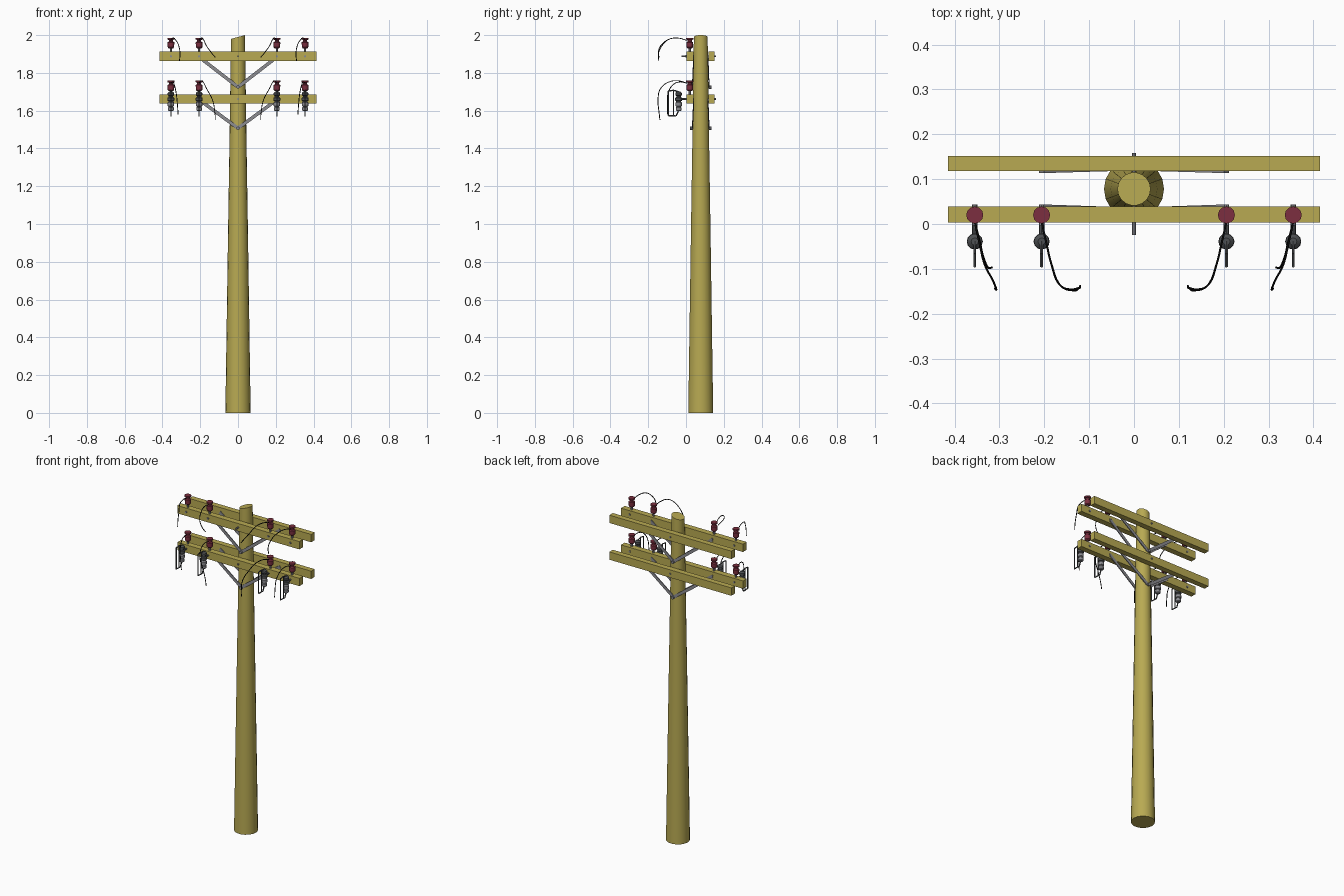
import bpy, bmesh, math
from mathutils import Vector, Matrix

if "Cube" in bpy.data.objects:
    bpy.data.objects.remove(bpy.data.objects["Cube"], do_unlink=True)


def material(name, rgb):
    m = bpy.data.materials.new(name)
    m.use_nodes = True
    m.diffuse_color = (*rgb, 1)
    m.node_tree.nodes["Principled BSDF"].inputs["Base Color"].default_value = (*rgb, 1)
    return m


WOOD = material("olive wood", (0.48, 0.40, 0.085))
RED = material("dark red ceramic", (0.20, 0.028, 0.05))
STEEL = material("grey steel", (0.26, 0.26, 0.28))
DARK = material("dark grey metal", (0.075, 0.08, 0.085))
BLACK = material("black wire", (0.004, 0.004, 0.004))


def finish(name, bm, mat, smooth=True):
    bmesh.ops.recalc_face_normals(bm, faces=bm.faces)
    me = bpy.data.meshes.new(name)
    bm.to_mesh(me)
    bm.free()
    me.materials.append(mat)
    ob = bpy.data.objects.new(name, me)
    bpy.context.collection.objects.link(ob)
    if smooth:
        bpy.ops.object.select_all(action="DESELECT")
        ob.select_set(True)
        bpy.context.view_layer.objects.active = ob
        bpy.ops.object.shade_smooth_by_angle(angle=math.radians(35))
    return ob


def box(name, lo, hi, mat):
    lo, hi = Vector(lo), Vector(hi)
    bm = bmesh.new()
    bmesh.ops.create_cube(bm, size=1, matrix=Matrix.Translation((lo + hi) / 2)
                          @ Matrix.Diagonal((*(hi - lo), 1)))
    return finish(name, bm, mat, False)


def bar(name, a, b, width, depth, mat):
    # flat strap between two points, its depth lying along y
    a, b = Vector(a), Vector(b)
    z = (b - a).normalized()
    x = Vector((0, 1, 0)).cross(z).normalized()
    rot = Matrix((x, z.cross(x), z)).transposed().to_4x4()
    bm = bmesh.new()
    bmesh.ops.create_cube(bm, size=1, matrix=Matrix.Translation((a + b) / 2) @ rot
                          @ Matrix.Diagonal((width, depth, (b - a).length, 1)))
    return finish(name, bm, mat, False)


def rod(name, a, b, r, mat, sides=8):
    a, b = Vector(a), Vector(b)
    rot = (b - a).to_track_quat("Z", "Y").to_matrix().to_4x4()
    bm = bmesh.new()
    bmesh.ops.create_cone(bm, cap_ends=True, segments=sides, radius1=r, radius2=r,
                          depth=(b - a).length, matrix=Matrix.Translation((a + b) / 2) @ rot)
    return finish(name, bm, mat)


def lathe(name, x, y, profile, mat, sides=12, lean=0):
    # stacked rings of (radius, height); lean tilts the top ring along x
    bm = bmesh.new()
    rings = []
    for i, (r, z) in enumerate(profile):
        tilt = lean if i == len(profile) - 1 else 0
        angles = [math.tau * k / sides for k in range(sides)]
        rings.append([bm.verts.new((x + r * math.cos(t), y + r * math.sin(t),
                                    z + tilt * math.cos(t))) for t in angles])
    for low, high in zip(rings, rings[1:]):
        for k in range(sides):
            n = (k + 1) % sides
            bm.faces.new((low[k], low[n], high[n], high[k]))
    bm.faces.new(rings[0])
    bm.faces.new(rings[-1])
    return finish(name, bm, mat)


def wire(name, points):
    cu = bpy.data.curves.new(name, "CURVE")
    cu.dimensions = "3D"
    cu.bevel_depth = 0.0023
    cu.bevel_resolution = 1
    cu.resolution_u = 6
    cu.use_fill_caps = True
    sp = cu.splines.new("BEZIER")
    sp.bezier_points.add(len(points) - 1)
    for p, co in zip(sp.bezier_points, points):
        p.co = co
        p.handle_left_type = p.handle_right_type = "AUTO"
    cu.materials.append(BLACK)
    ob = bpy.data.objects.new(name, cu)
    bpy.context.collection.objects.link(ob)
    bpy.ops.object.select_all(action="DESELECT")
    ob.select_set(True)
    bpy.context.view_layer.objects.active = ob
    bpy.ops.object.convert(target="MESH")


# Tapered pole with a slanted top
POLE_Y = 0.078
lathe("pole", 0, POLE_Y, [(0.067, 0), (0.052, 1.0), (0.044, 1.5), (0.037, 1.99)],
      WOOD, sides=18, lean=0.01)

INNER, OUTER = 0.206, 0.355
for level, mid, apex in (("upper", 1.888, 1.725), ("lower", 1.662, 1.507)):
    low, high = mid - 0.024, mid + 0.024

    # Paired crossarms and their V braces
    for side, y0, y1, brace_y, foot_y, out in (("front", 0.003, 0.039, 0.041, 0.034, -1),
                                               ("back", 0.118, 0.152, 0.116, 0.122, 1)):
        box(f"{level}_{side}_crossarm", (-0.415, y0, low), (0.415, y1, high), WOOD)
        for s in (-1, 1):
            bar(f"{level}_{side}_brace", (s * INNER, brace_y, mid - 0.004),
                (0, foot_y, apex), 0.018, 0.005, STEEL)
        rod(f"{level}_{side}_brace_bolt", (0, foot_y, apex),
            (0, foot_y + out * 0.012, apex), 0.009, STEEL)
    rod(f"{level}_through_bolt", (0, -0.024 if level == "upper" else -0.004, mid),
        (0, 0.158, mid), 0.005, STEEL)

    for s in (-1, 1):
        for place, x in (("inner", INNER), ("outer", OUTER)):
            tag = f"{level}_{place}"
            px = s * x
            # Ceramic insulator on a steel pin
            rod(f"{tag}_pin", (px, 0.02, high - 0.005), (px, 0.02, high + 0.028), 0.006, STEEL)
            shape = [(0.012, 0.018), (0.017, 0.024), (0.018, 0.05), (0.011, 0.054),
                     (0.011, 0.062), (0.019, 0.065), (0.019, 0.074)]
            lathe(f"{tag}_insulator", px, 0.02, [(r, high + h) for r, h in shape], RED)
            rod(f"{tag}_arm_bolt", (px, -0.003, mid), (px, 0.043, mid), 0.006, STEEL)

            # Drooping lead from the insulator neck
            if place == "inner":
                path = [(x, 0.005, 0.060), (x - 0.01, -0.04, 0.072), (x - 0.022, -0.09, 0.066),
                        (x - 0.04, -0.135, 0.03), (x - 0.065, -0.146, -0.005),
                        (0.12, -0.142, -0.03)]
                if level == "lower":
                    path[-2:] = [(0.135, -0.148, -0.03), (0.122, -0.142, -0.1),
                                 (0.12, -0.138, -0.135)]
            elif level == "upper":
                path = [(x, 0.005, 0.060), (x - 0.01, -0.04, 0.072), (x - 0.022, -0.09, 0.066),
                        (x - 0.04, -0.125, 0.035), (x - 0.048, -0.146, -0.01),
                        (x - 0.045, -0.144, -0.048)]
            else:
                path = [(x, 0.005, 0.060), (x - 0.01, -0.035, 0.066), (x - 0.018, -0.07, 0.05),
                        (x - 0.028, -0.095, 0.005), (x - 0.034, -0.098, -0.05),
                        (x - 0.038, -0.097, -0.105)]
            wire(f"{tag}_lead", [(s * a, b, high + c) for a, b, c in path])

            # Fuse cutout hung from the lower arm
            if level == "lower":
                fy = -0.039
                lathe("fuse_top", px, fy, [(0.010, 1.648), (0.018, 1.653), (0.018, 1.668),
                                           (0.012, 1.672), (0.012, 1.678), (0.017, 1.682),
                                           (0.017, 1.694), (0.008, 1.702)], DARK)
                lathe("fuse_body", px, fy, [(0.010, 1.598), (0.015, 1.602), (0.015, 1.616),
                                            (0.012, 1.619), (0.012, 1.622), (0.017, 1.625),
                                            (0.017, 1.642), (0.011, 1.650)], STEEL)
                rod("fuse_bracket", (px, 0.005, mid), (px, fy, mid), 0.006, DARK)
                frame = [(fy, 1.700), (-0.066, 1.708), (-0.094, 1.704),
                         (-0.094, 1.574), (-0.052, 1.572), (fy, 1.602)]
                for (ya, za), (yb, zb) in zip(frame, frame[1:]):
                    rod("fuse_frame", (px, ya, za), (px, yb, zb), 0.0035, DARK, 6)
                rod("fuse_tube", (px, -0.066, 1.708), (px, -0.066, 1.572), 0.003, DARK, 6)
